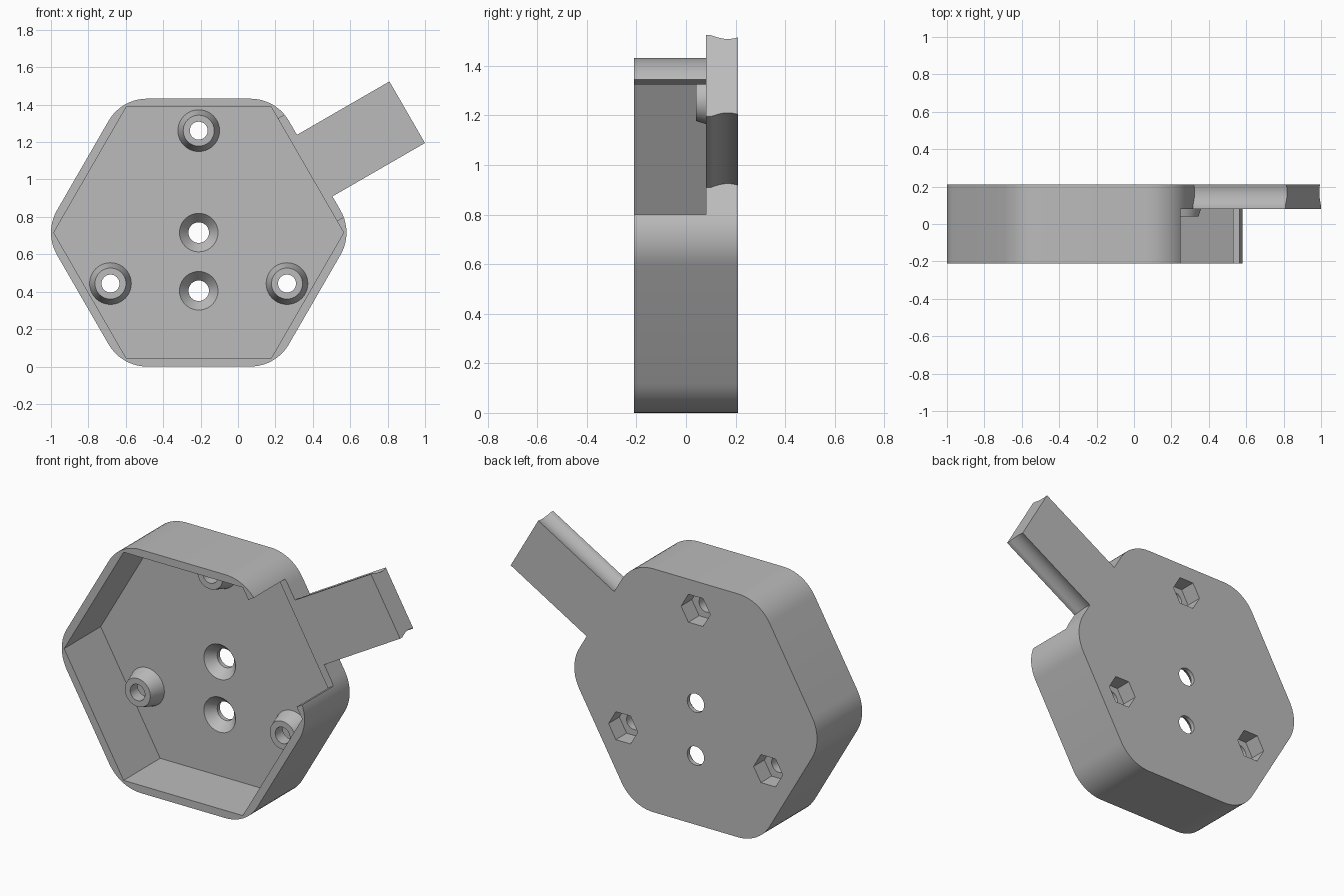
import bpy, bmesh, math

cube = bpy.data.objects.get("Cube")
if cube:
    bpy.data.objects.remove(cube, do_unlink=True)

CX, CZ = -0.21, 0.716
FRONT, LIP, FLOOR, BACK = -0.21, 0.08, 0.13, 0.21

grey = bpy.data.materials.new("plain_grey")
grey.use_nodes = True
colour = (0.5, 0.5, 0.5, 1)
grey.diffuse_color = colour
grey.node_tree.nodes["Principled BSDF"].inputs["Base Color"].default_value = colour


def ring(radius, sides, cx=CX, cz=CZ):
    return [(cx + radius * math.cos(math.tau * i / sides),
             cz + radius * math.sin(math.tau * i / sides)) for i in range(sides)]


def rounded_hexagon(radius, fillet, steps=10):
    points = []
    for i, (x, z) in enumerate(ring(radius, 6)):
        for k in range(steps + 1):
            a = math.radians(60 * i - 30 + 60 * k / steps)
            points.append((x + fillet * math.cos(a), z + fillet * math.sin(a)))
    return points


def arm_box(u0, u1, half):
    # Rectangle pointing outwards through the upper left side of the hexagon
    c, s = math.cos(math.pi / 6), math.sin(math.pi / 6)
    return [(CX + u * c - v * s, CZ + u * s + v * c)
            for u, v in ((u0, -half), (u1, -half), (u1, half), (u0, half))]


def loft(name, sections):
    # Each section is (y, outline); neighbouring outlines are bridged
    bm = bmesh.new()
    rows = [[bm.verts.new((x, y, z)) for x, z in pts] for y, pts in sections]
    n = len(rows[0])
    for a, b in zip(rows, rows[1:]):
        for i in range(n):
            j = (i + 1) % n
            bm.faces.new((a[i], a[j], b[j], b[i]))
    bm.faces.new(rows[0])
    bm.faces.new(rows[-1])
    bmesh.ops.recalc_face_normals(bm, faces=bm.faces)
    mesh = bpy.data.meshes.new(name)
    bm.to_mesh(mesh)
    bm.free()
    mesh.materials.append(grey)
    obj = bpy.data.objects.new(name, mesh)
    bpy.context.collection.objects.link(obj)
    return obj


def activate(obj):
    bpy.ops.object.select_all(action='DESELECT')
    obj.select_set(True)
    bpy.context.view_layer.objects.active = obj


def combine(target, tool, operation):
    mod = target.modifiers.new(operation.lower(), 'BOOLEAN')
    mod.operation, mod.object, mod.solver = operation, tool, 'EXACT'
    activate(target)
    bpy.ops.object.modifier_apply(modifier=mod.name)
    bpy.data.objects.remove(tool, do_unlink=True)


# Rounded hexagonal tray with a sharp-cornered cavity
shell = rounded_hexagon(0.552, 0.238)
tray = loft("tray", [(FRONT, shell), (BACK, shell)])
cavity = ring(0.775, 6)
combine(tray, loft("cavity", [(FRONT - 0.1, cavity), (FLOOR, cavity)]), 'DIFFERENCE')

# Opening in the wall beside the arm
gap = arm_box(0.6, 0.9, 0.315)
combine(tray, loft("gap", [(FRONT - 0.1, gap), (LIP, gap)]), 'DIFFERENCE')

# Three tapered screw bosses with nut pockets in the back
for degrees in (90, 210, 330):
    a = math.radians(degrees)
    x, z = CX + 0.545 * math.cos(a), CZ + 0.545 * math.sin(a)
    boss = loft("boss", [(0.04, ring(0.083, 40, x, z)), (0.15, ring(0.118, 40, x, z))])
    combine(tray, boss, 'UNION')
    hole = ring(0.048, 32, x, z)
    combine(tray, loft("hole", [(0, hole), (BACK + 0.1, hole)]), 'DIFFERENCE')
    nut = ring(0.095, 6, x, z)
    combine(tray, loft("nut", [(0.11, nut), (BACK + 0.1, nut)]), 'DIFFERENCE')

# Two countersunk holes through the floor
for z in (CZ, 0.405):
    def circle(r):
        return ring(r, 40, CX, z)
    sink = loft("sink", [(FLOOR - 0.05, circle(0.103)), (FLOOR, circle(0.103)),
                         (0.185, circle(0.055)), (BACK + 0.1, circle(0.055))])
    combine(tray, sink, 'DIFFERENCE')

# Flat arm with a shallow hollow along both long edges
sections = [(LIP, arm_box(0.716, 1.287, 0.19))]
for k in range(13):
    t = k / 12
    half = 0.19 - 0.018 * math.sin(math.pi * 0.8 * t)
    sections.append((0.1 + (BACK - 0.1) * t, arm_box(0.716, 1.287, half)))
arm = loft("arm", sections)

for obj in (tray, arm):
    activate(obj)
    bpy.ops.object.shade_smooth_by_angle(angle=math.radians(25))
